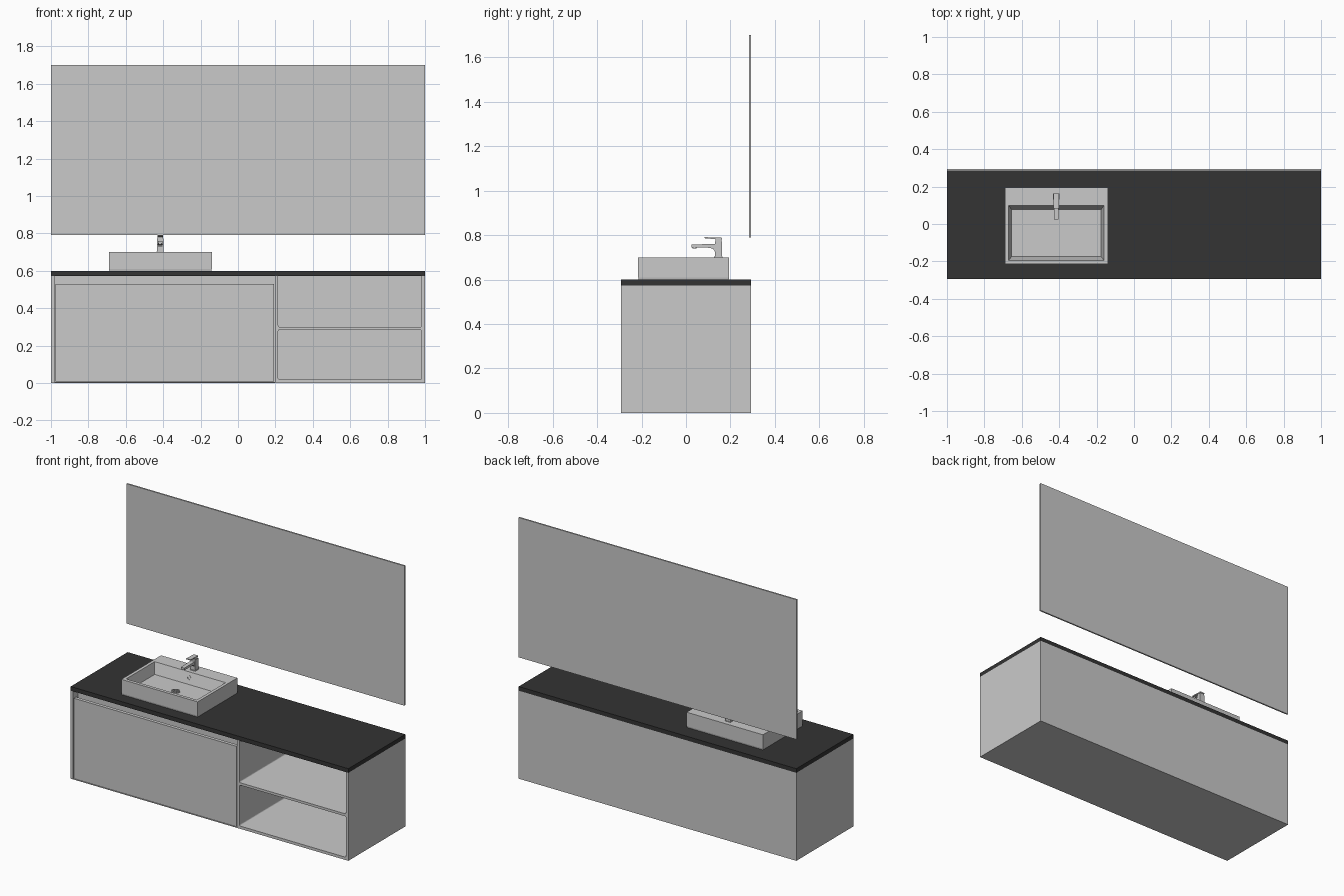
import bpy, bmesh, math
from mathutils import Matrix

if "Cube" in bpy.data.objects:
    bpy.data.objects.remove(bpy.data.objects["Cube"])


def material(name, v):
    m = bpy.data.materials.new(name)
    m.diffuse_color = (v, v, v, 1)
    m.use_nodes = True
    m.node_tree.nodes["Principled BSDF"].inputs["Base Color"].default_value = m.diffuse_color
    return m


GREY = material("light grey", 0.59)
DARK = material("charcoal", 0.033)


def finish(name, bm, mat):
    bmesh.ops.recalc_face_normals(bm, faces=bm.faces)
    me = bpy.data.meshes.new(name)
    bm.to_mesh(me)
    bm.free()
    ob = bpy.data.objects.new(name, me)
    me.materials.append(mat)
    bpy.context.collection.objects.link(ob)
    return ob


def box(name, x0, x1, y0, y1, z0, z1, mat=GREY, round_y=0):
    bm = bmesh.new()
    bmesh.ops.create_cube(bm, size=1)
    for v in bm.verts:
        v.co.x = x0 if v.co.x < 0 else x1
        v.co.y = y0 if v.co.y < 0 else y1
        v.co.z = z0 if v.co.z < 0 else z1
    if round_y:  # round the four edges that run front to back
        es = [e for e in bm.edges if abs(e.verts[0].co.y - e.verts[1].co.y) > 1e-4]
        bmesh.ops.bevel(bm, geom=es, offset=round_y, segments=4, profile=0.5, affect='EDGES')
    return finish(name, bm, mat)


def prism(name, pts, x0, x1):
    """Side profile in (y, z), extruded along x."""
    bm = bmesh.new()
    f = bm.faces.new([bm.verts.new((x0, y, z)) for y, z in pts])
    r = bmesh.ops.extrude_face_region(bm, geom=[f])
    for v in r["geom"]:
        if isinstance(v, bmesh.types.BMVert):
            v.co.x = x1
    return finish(name, bm, GREY)


def disc(name, r, depth, loc, rot=0.0, segs=24):
    bm = bmesh.new()
    bmesh.ops.create_cone(bm, cap_ends=True, segments=segs, radius1=r, radius2=r, depth=depth,
                          matrix=Matrix.Translation(loc) @ Matrix.Rotation(rot, 4, 'X'))
    return finish(name, bm, GREY)


def ring(name, r_out, r_in, depth, loc, rot=0.0, segs=24):
    """Flat washer with a rectangular section."""
    bm = bmesh.new()
    h = depth / 2
    section = [(r_out, -h), (r_out, h), (r_in, h), (r_in, -h)]
    loops = []
    for i in range(segs):
        a = 2 * math.pi * i / segs
        loops.append([bm.verts.new((r * math.cos(a), r * math.sin(a), z)) for r, z in section])
    for i in range(segs):
        a, b = loops[i], loops[(i + 1) % segs]
        for k in range(4):
            n = (k + 1) % 4
            bm.faces.new((a[k], b[k], b[n], a[n]))
    bm.transform(Matrix.Translation(loc) @ Matrix.Rotation(rot, 4, 'X'))
    return finish(name, bm, GREY)


F, B = -0.293, 0.293   # front and back planes
TOP = 0.573            # underside of the counter

# Counter and mirror
box("countertop", -1, 1, F, B, TOP, 0.60, DARK)
box("mirror", -1, 1, B - 0.01, B, 0.79, 1.70)

# Open shelf unit on the right, hollowed by two rounded openings
shelf = box("open_shelf_unit", 0.197, 1, F, B, 0, TOP)
for z0, z1 in ((0.018, 0.284), (0.300, TOP + 0.03)):
    cutter = box("cutter", 0.215, 0.982, F - 0.1, B - 0.02, z0, z1, GREY, 0.008)
    cutter.hide_render = True
    mod = shelf.modifiers.new("opening", 'BOOLEAN')
    mod.operation = 'DIFFERENCE'
    mod.solver = 'EXACT'
    mod.object = cutter
    bpy.context.view_layer.objects.active = shelf
    bpy.ops.object.modifier_apply(modifier=mod.name)
    bpy.data.objects.remove(cutter)

# Drawer cabinet on the left
box("left_side_panel", -1, -0.982, F, B, 0, TOP)
box("cabinet_back", -0.982, 0.197, B - 0.02, B, 0, TOP)
box("cabinet_floor", -0.982, 0.197, F, B - 0.02, 0, 0.004)
box("handle_recess_rail", -0.982, 0.197, F + 0.05, F + 0.065, 0.004, TOP)
box("drawer_front", -0.976, 0.193, F, F + 0.022, 0.007, 0.53)

# Basin: rings from the outer foot, over the rim, down to the floor
bm = bmesh.new()
rings = [(-0.688, -0.142, -0.213, 0.192, 0.600),
         (-0.690, -0.140, -0.215, 0.194, 0.610),
         (-0.690, -0.140, -0.215, 0.194, 0.700),
         (-0.670, -0.160, -0.194, 0.100, 0.700),
         (-0.654, -0.176, -0.174, 0.077, 0.630)]
vr = [[bm.verts.new(p) for p in ((a, c, z), (b, c, z), (b, d, z), (a, d, z))]
      for a, b, c, d, z in rings]
for lo, hi in zip(vr, vr[1:]):
    for k in range(4):
        n = (k + 1) % 4
        bm.faces.new((lo[k], lo[n], hi[n], hi[k]))
bm.faces.new(vr[0])
bm.faces.new(vr[-1])
finish("basin", bm, GREY)

# Drain with a ring of studs, and overflow ring on the back wall
CX, DY = -0.416, -0.048
ring("drain_ring", 0.027, 0.020, 0.006, (CX, DY, 0.632))
disc("drain_centre", 0.007, 0.006, (CX, DY, 0.632))
for i in range(6):
    a = i * math.pi / 3
    disc(f"drain_stud_{i + 1}", 0.004, 0.005,
         (CX + 0.0135 * math.cos(a), DY + 0.0135 * math.sin(a), 0.632), segs=10)
tilt = math.pi / 2 - math.atan2(0.023, 0.07)
ring("overflow_ring", 0.013, 0.008, 0.006, (CX, 0.0895, 0.668), tilt)

# Tap: body, spout with a fillet below, lever on a small neck
box("tap_base_plate", CX - 0.019, CX + 0.019, 0.126, 0.164, 0.70, 0.703)
box("tap_body", CX - 0.0165, CX + 0.0165, 0.130, 0.162, 0.70, 0.772)
prism("tap_spout", [(0.135, 0.760), (0.024, 0.758), (0.024, 0.745), (0.105, 0.743),
                    (0.122, 0.738), (0.131, 0.725), (0.135, 0.725)], CX - 0.013, CX + 0.013)
disc("spout_aerator", 0.009, 0.006, (CX, 0.038, 0.743), segs=16)
box("lever_neck", CX - 0.014, CX + 0.014, 0.133, 0.160, 0.772, 0.783)
prism("tap_lever", [(0.163, 0.780), (0.163, 0.788), (0.083, 0.791), (0.083, 0.786),
                    (0.130, 0.782)], CX - 0.0155, CX + 0.0155)

# Smooth only the round parts
for ob in bpy.context.scene.objects:
    ob.select_set(any(w in ob.name for w in ("drain", "overflow", "aerator")))
    if ob.select_get():
        bpy.context.view_layer.objects.active = ob
bpy.ops.object.shade_smooth_by_angle(angle=math.radians(35))
